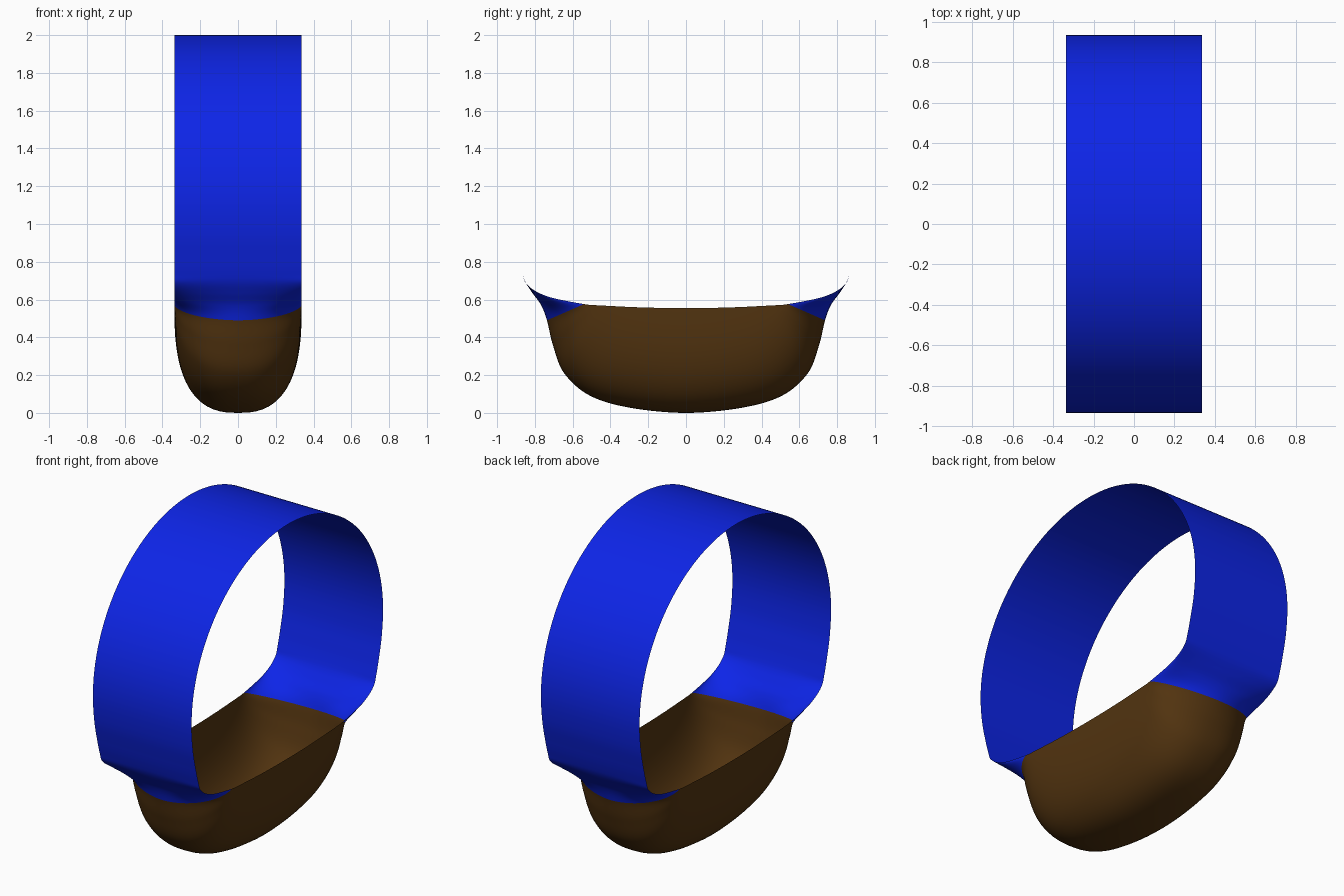
import bpy, bmesh, math
from mathutils import Vector

if "Cube" in bpy.data.objects:
    bpy.data.objects.remove(bpy.data.objects["Cube"])

HALF_W = 0.337
N_ACROSS = 32
STEPS = 8

# Half profiles in (y, z): centre line (keel) and side edge (rim), paired point by point
KEEL = [(0, 0), (.30, .028), (.51, .092), (.645, .21), (.705, .36), (.736, .49),
        (.767, .57), (.812, .633), (.846, .685)]
RIM = [(0, .555), (.14, .556), (.28, .56), (.40, .566), (.475, .570), (.54, .576),
       (.70, .607), (.79, .641), (.846, .685)]
BAND = [(.866, .735), (.890, .82), (.921, .96)]
# Upper band is an ellipse arc up to the top
for i in range(10):
    a = math.radians(10 * i)
    BAND.append((.934 * math.cos(a), 1.12 + .88 * math.sin(a)))
SPLIT = 5 * STEPS          # row where basket meets handle


def smooth_path(points):
    """Catmull-Rom path through a half profile that is mirrored in y at both ends."""
    p = [Vector(q) for q in points]
    mirror = lambda v: Vector((-v.x, v.y))
    p = [mirror(p[1])] + p + [mirror(p[-2])]
    out = []
    for i in range(1, len(p) - 2):
        a, b, c, d = p[i - 1:i + 3]
        for s in range(STEPS):
            t = s / STEPS
            out.append(.5 * (2 * b + (c - a) * t + (2 * a - 5 * b + 4 * c - d) * t * t
                             + (3 * b - a - 3 * c + d) * t ** 3))
    out.append(p[-2])
    return out


keel, rim = smooth_path(KEEL + BAND), smooth_path(RIM + BAND)


def row(i, side):
    """One crosswise row: rounded section hung between the rims, squarer mid-basket."""
    k, r = keel[i], rim[i]
    n = 2.6 - .75 * min(i / SPLIT, 1) ** 2
    pts = []
    for j in range(N_ACROSS + 1):
        a = math.pi * (j / N_ACROSS - .5)
        x = math.copysign(abs(math.sin(a)) ** (2 / n), a) * HALF_W
        f = max(math.cos(a), 0) ** (2 / n)
        q = r + (k - r) * f
        pts.append((x, side * q.x, q.y))
    return pts


def sheet(name, rows, color):
    bm = bmesh.new()
    grid = [[bm.verts.new(p) for p in r] for r in rows]
    for a, b in zip(grid, grid[1:]):
        for j in range(N_ACROSS):
            bm.faces.new((a[j], b[j], b[j + 1], a[j + 1])).smooth = True
    me = bpy.data.meshes.new(name)
    bm.to_mesh(me)
    bm.free()
    mat = bpy.data.materials.new(name + "_color")
    mat.diffuse_color = color
    mat.use_nodes = True
    mat.node_tree.nodes["Principled BSDF"].inputs["Base Color"].default_value = mat.diffuse_color
    me.materials.append(mat)
    ob = bpy.data.objects.new(name, me)
    bpy.context.collection.objects.link(ob)


front = [row(i, -1) for i in range(len(keel))]
back = [row(i, 1) for i in range(len(keel))]

# Open basket, running from back to front under the centre
sheet("basket", back[SPLIT:0:-1] + front[:SPLIT + 1], (.085, .034, .005, 1))
# Handle band, running from front up over the top to the back
sheet("handle", front[SPLIT:] + back[-2:SPLIT - 1:-1], (.004, .018, .80, 1))
